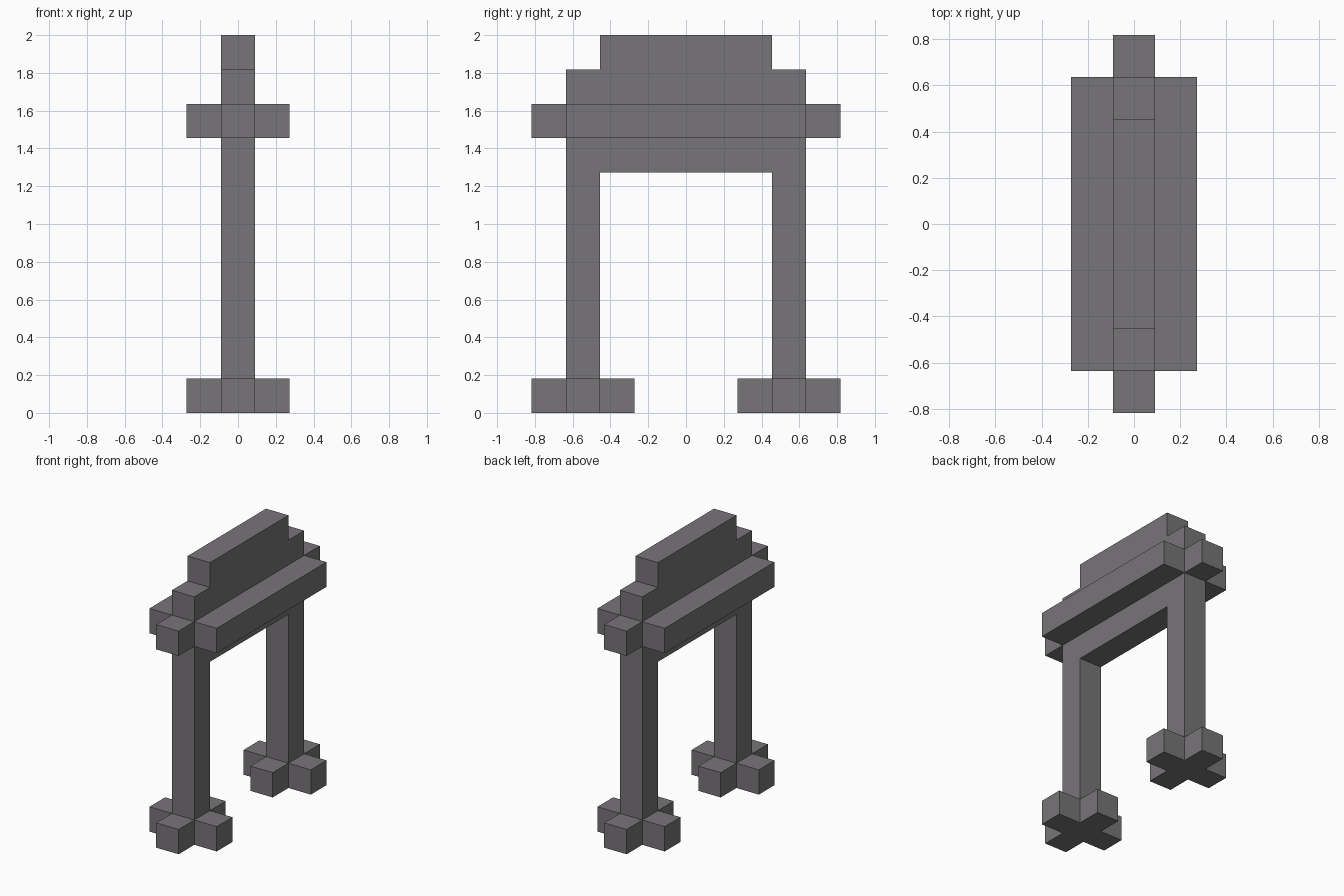
import bpy
import bmesh

cube = bpy.data.objects.get("Cube")
if cube:
    bpy.data.objects.remove(cube, do_unlink=True)

U = 2 / 11  # one block

stone = bpy.data.materials.new("grey_stone")
stone.use_nodes = True
GREY = (0.185, 0.178, 0.185, 1)
stone.diffuse_color = GREY
stone.node_tree.nodes["Principled BSDF"].inputs["Base Color"].default_value = GREY


def extrude_profile(name, points, axis, start, depth):
    """Extrude a flat outline, in blocks, along x ('X') or z ('Z')."""
    bm = bmesh.new()
    place = (lambda a, b: (start, a, b)) if axis == "X" else (lambda a, b: (a, b, start))
    face = bm.faces.new([bm.verts.new(place(a, b)) for a, b in points])
    moved = bmesh.ops.extrude_face_region(bm, geom=[face])["geom"]
    offset = (depth, 0, 0) if axis == "X" else (0, 0, depth)
    bmesh.ops.translate(bm, vec=offset,
                        verts=[v for v in moved if isinstance(v, bmesh.types.BMVert)])
    bmesh.ops.recalc_face_normals(bm, faces=bm.faces)
    bmesh.ops.scale(bm, vec=(U, U, U), verts=bm.verts)
    mesh = bpy.data.meshes.new(name)
    bm.to_mesh(mesh)
    bm.free()
    mesh.materials.append(stone)
    obj = bpy.data.objects.new(name, mesh)
    bpy.context.collection.objects.link(obj)
    return obj


# Arch: two legs, lintel and stepped top with end blocks
half = [(2.5, 1), (2.5, 7)]
outer = [(3.5, 1), (3.5, 8), (4.5, 8), (4.5, 9), (3.5, 9), (3.5, 10), (2.5, 10), (2.5, 11)]
right_side = half[::-1] + outer
left_side = [(-y, z) for y, z in reversed(right_side)]
extrude_profile("arch", right_side + left_side, "X", -0.5, 1)

# Cross-shaped feet
corner = [(1.5, -0.5), (1.5, 0.5), (0.5, 0.5)]
cross = []
for turn in range(4):
    cross += corner
    corner = [(-y, x) for x, y in corner]
for name, y in (("front_foot", -3), ("back_foot", 3)):
    foot = extrude_profile(name, cross, "Z", 0, 1)
    foot.location.y = y * U

# Ledges along both sides
for name, x in (("left_ledge", 0.5), ("right_ledge", -1.5)):
    extrude_profile(name, [(-3.5, 8), (3.5, 8), (3.5, 9), (-3.5, 9)], "X", x, 1)
